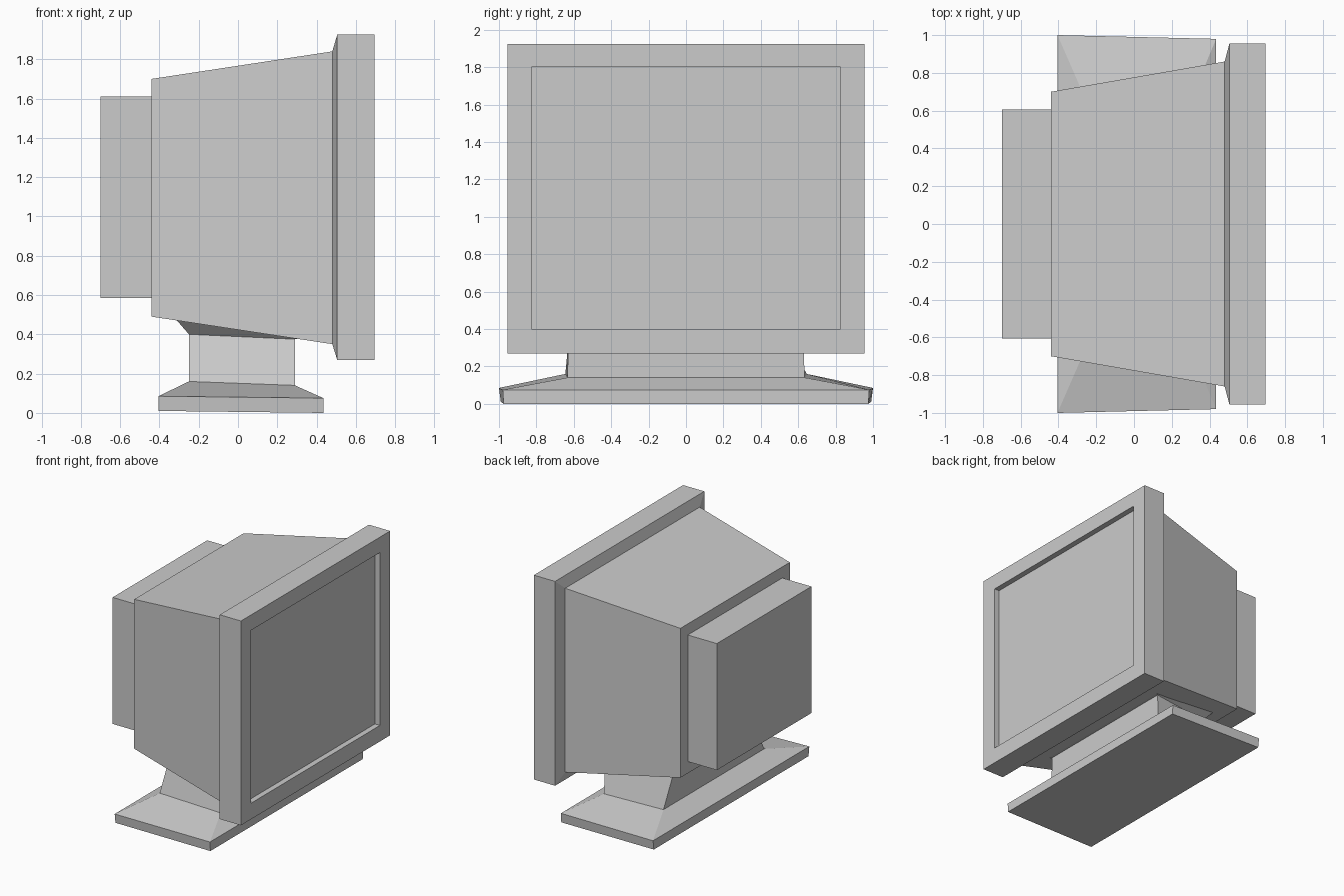
import bpy, bmesh

if "Cube" in bpy.data.objects:
    bpy.data.objects.remove(bpy.data.objects["Cube"])


def loft(name, rings):
    """Join successive four-corner rings with side faces and cap both ends."""
    bm = bmesh.new()
    loops = [[bm.verts.new(p) for p in ring] for ring in rings]
    for a, b in zip(loops, loops[1:]):
        for i in range(4):
            j = (i + 1) % 4
            bm.faces.new((a[i], a[j], b[j], b[i]))
    bm.faces.new(loops[0])
    bm.faces.new(loops[-1])
    bmesh.ops.recalc_face_normals(bm, faces=bm.faces)
    mesh = bpy.data.meshes.new(name)
    bm.to_mesh(mesh)
    bm.free()
    obj = bpy.data.objects.new(name, mesh)
    bpy.context.collection.objects.link(obj)
    return obj


def upright(x, y, z0, z1):
    """Rectangle facing along x."""
    return [(x, -y, z0), (x, y, z0), (x, y, z1), (x, -y, z1)]


def flat(back, front):
    """Ring seen from above; back and front are (x, half width, z)."""
    (xb, yb, zb), (xf, yf, zf) = back, front
    return [(xb, -yb, zb), (xf, -yf, zf), (xf, yf, zf), (xb, yb, zb)]


# Screen frame with chamfered back edge and recessed screen
loft("screen_frame", [
    upright(0.48, 0.86, 0.35, 1.84),
    upright(0.505, 0.955, 0.27, 1.925),
    upright(0.695, 0.955, 0.27, 1.925),
    upright(0.695, 0.825, 0.40, 1.80),
    upright(0.65, 0.825, 0.40, 1.80),
])

# Tapered tube housing
loft("housing", [
    upright(-0.44, 0.70, 0.49, 1.70),
    upright(0.48, 0.86, 0.35, 1.84),
])

# Rear box
loft("rear_box", [
    upright(-0.70, 0.605, 0.585, 1.61),
    upright(-0.44, 0.605, 0.585, 1.61),
])

# Foot: slab, sloped top, neck and flare under the housing
loft("stand", [
    flat((-0.405, 0.99, 0.01), (0.435, 0.975, 0.0)),
    flat((-0.405, 1.00, 0.085), (0.435, 0.98, 0.075)),
    flat((-0.25, 0.645, 0.16), (0.29, 0.635, 0.14)),
    flat((-0.25, 0.52, 0.40), (0.29, 0.625, 0.375)),
    flat((-0.33, 0.58, 0.493), (0.36, 0.67, 0.38)),
])
